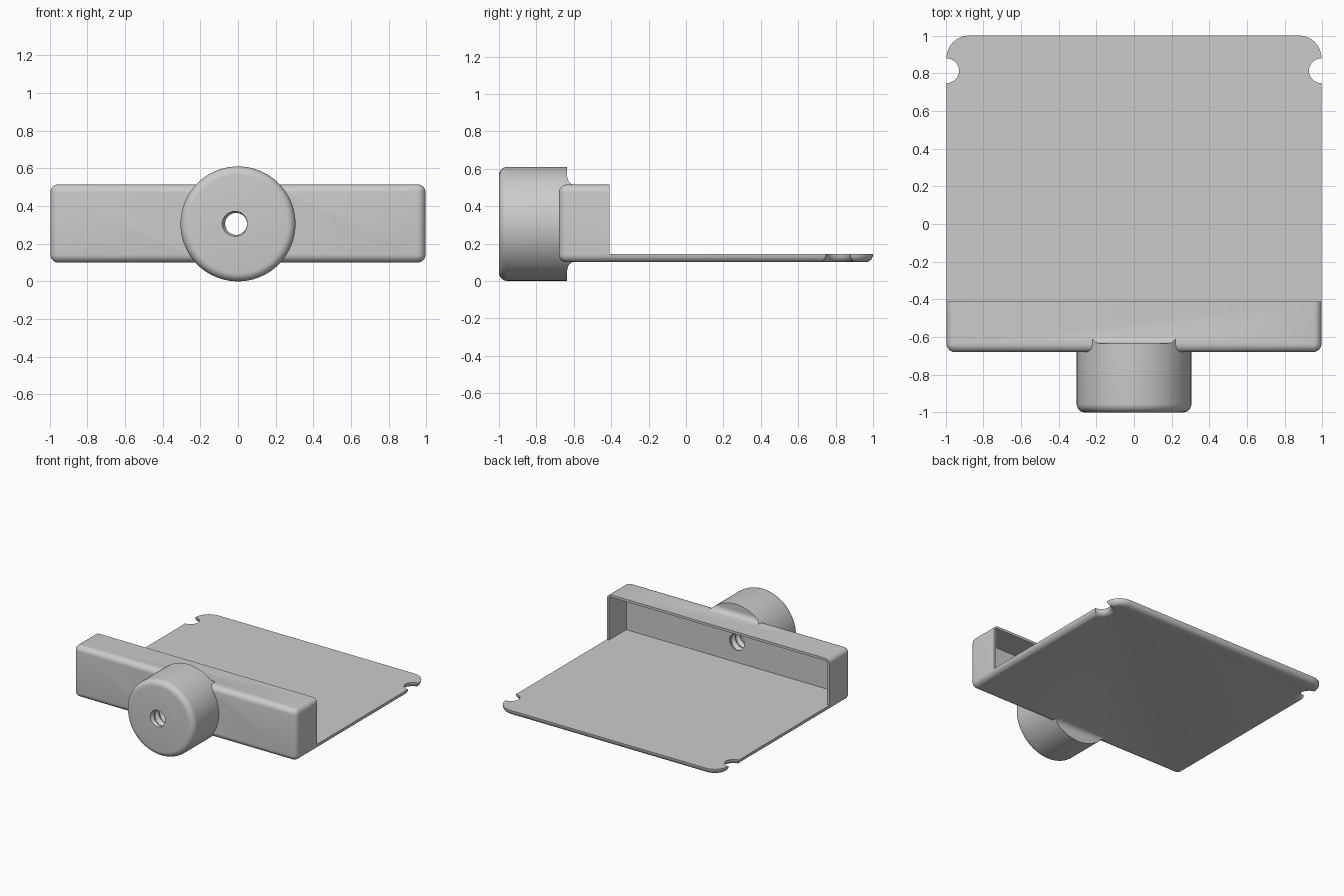
import bpy, bmesh
from math import sin, cos, pi, atan2, sqrt
from mathutils import Vector
from mathutils.geometry import intersect_sphere_sphere_2d

if "Cube" in bpy.data.objects:
    bpy.data.objects.remove(bpy.data.objects["Cube"])

GREY = (0.6, 0.6, 0.6, 1)
mat = bpy.data.materials.new("plain_grey")
mat.use_nodes = True
mat.diffuse_color = GREY
mat.node_tree.nodes["Principled BSDF"].inputs["Base Color"].default_value = GREY

HALF, FRONT, BACK = 0.995, -0.68, 1.0
BOTTOM, FLOOR, TOP = 0.10, 0.145, 0.515
FILLET = 0.042
KNOB_Z, KNOB_R = 0.305, 0.305


def loft(name, rings):
    """Skin a stack of equal-length rings and cap both ends."""
    bm = bmesh.new()
    loops = [[bm.verts.new(p) for p in ring] for ring in rings]
    n = len(loops[0])
    for a, b in zip(loops, loops[1:]):
        for i in range(n):
            j = (i + 1) % n
            bm.faces.new((a[i], a[j], b[j], b[i]))
    bm.faces.new(loops[0])
    bm.faces.new(loops[-1])
    bmesh.ops.recalc_face_normals(bm, faces=bm.faces)
    mesh = bpy.data.meshes.new(name)
    bm.to_mesh(mesh)
    bm.free()
    mesh.materials.append(mat)
    obj = bpy.data.objects.new(name, mesh)
    bpy.context.collection.objects.link(obj)
    return obj


def prism(name, profile, half):
    """Extrude a (y, z) profile along x."""
    return loft(name, [[(x, y, z) for y, z in profile] for x in (-half, half)])


def combine(obj, tool, operation):
    tool.hide_render = True
    mod = obj.modifiers.new("combine", 'BOOLEAN')
    mod.operation, mod.solver, mod.object = operation, 'EXACT', tool
    bpy.context.view_layer.objects.active = obj
    bpy.ops.object.modifier_apply(modifier=mod.name)
    bpy.data.objects.remove(tool)


def arc(cx, cy, r, a0, a1, n):
    return [(cx + r * cos(a0 + (a1 - a0) * i / n),
             cy + r * sin(a0 + (a1 - a0) * i / n)) for i in range(n + 1)]


def outline(d):
    """Plate outline moved inwards by d, with side notches and round corners."""
    notch, nr = Vector((0.993, 0.813)), 0.065 + d
    corner, cr = Vector((HALF - 0.12, BACK - 0.12)), 0.12 - d
    side = HALF - d - notch.x
    low = atan2(-sqrt(nr * nr - side * side), side) + 2 * pi
    tip = max(intersect_sphere_sphere_2d(corner, cr, notch, nr), key=lambda p: p.y)
    up, turn = tip - notch, tip - corner
    pts = arc(HALF - 0.045, FRONT + 0.045, 0.045 - d, -pi / 2, 0, 6)
    pts += arc(notch.x, notch.y, nr, low, atan2(up.y, up.x), 16)
    pts += arc(corner.x, corner.y, cr, atan2(turn.y, turn.x), pi / 2, 10)[1:]
    return pts + [(-x, y) for x, y in reversed(pts)]


# Rounded block that holds both the plate and the hood
steps = [i * pi / 12 for i in range(7)]
levels = [(FILLET * (1 - sin(a)), BOTTOM + FILLET * (1 - cos(a))) for a in steps]
levels += [(d, BOTTOM + TOP - z) for d, z in reversed(levels)]
body = loft("tray_with_knob", [[(x, y, z) for x, y in outline(d)] for d, z in levels])

# Knob with a rounded front rim
rim = 0.045
profile = [(-1 + rim * (1 - cos(a)), KNOB_R - rim * (1 - sin(a))) for a in steps]
profile.append((-0.58, KNOB_R))
knob = loft("knob", [[(x, y, z) for x, z in arc(0, KNOB_Z, r, 0, 2 * pi, 80)[:-1]]
                     for y, r in profile])

# Concave fillets between the knob's back and the hood, above and below
scoop = [(-0.4, 0.8), (-0.635, 0.8)]
scoop += arc(-0.59, 0.557, 0.045, pi, 1.5 * pi, 8) + [(-0.4, 0.512)]
combine(knob, prism("upper_scoop", scoop, 0.5), 'DIFFERENCE')
combine(knob, prism("lower_scoop", [(y, BOTTOM + TOP - z) for y, z in scoop], 0.5),
        'DIFFERENCE')
combine(body, knob, 'UNION')


def block(name, y0, y1, z0, z1, half):
    return prism(name, [(y0, z0), (y1, z0), (y1, z1), (y0, z1)], half)


# Clear the space above the plate, then hollow the hood
combine(body, block("plate_clearance", -0.41, 1.2, FLOOR, 1, 1.2), 'DIFFERENCE')
combine(body, block("hood_cavity", -0.63, -0.3, FLOOR, TOP - 0.02, HALF - 0.02), 'DIFFERENCE')

# Threaded hole through the knob
ROWS, SIDES, PITCH = 120, 32, 0.06
rings = []
for row in range(ROWS + 1):
    y = -1.05 + 0.55 * row / ROWS
    ring = []
    for i in range(SIDES):
        a = 2 * pi * i / SIDES
        phase = ((y + 1) / PITCH + a / (2 * pi)) % 1
        r = 0.058 + 0.017 * (1 - abs(2 * phase - 1))
        ring.append((-0.01 + r * cos(a), y, KNOB_Z + r * sin(a)))
    rings.append(ring)
combine(body, loft("thread_cutter", rings), 'DIFFERENCE')

# Smooth rounded parts, keep hard edges
bpy.ops.object.select_all(action='DESELECT')
body.select_set(True)
bpy.context.view_layer.objects.active = body
bpy.ops.object.shade_smooth_by_angle(angle=pi / 6)
